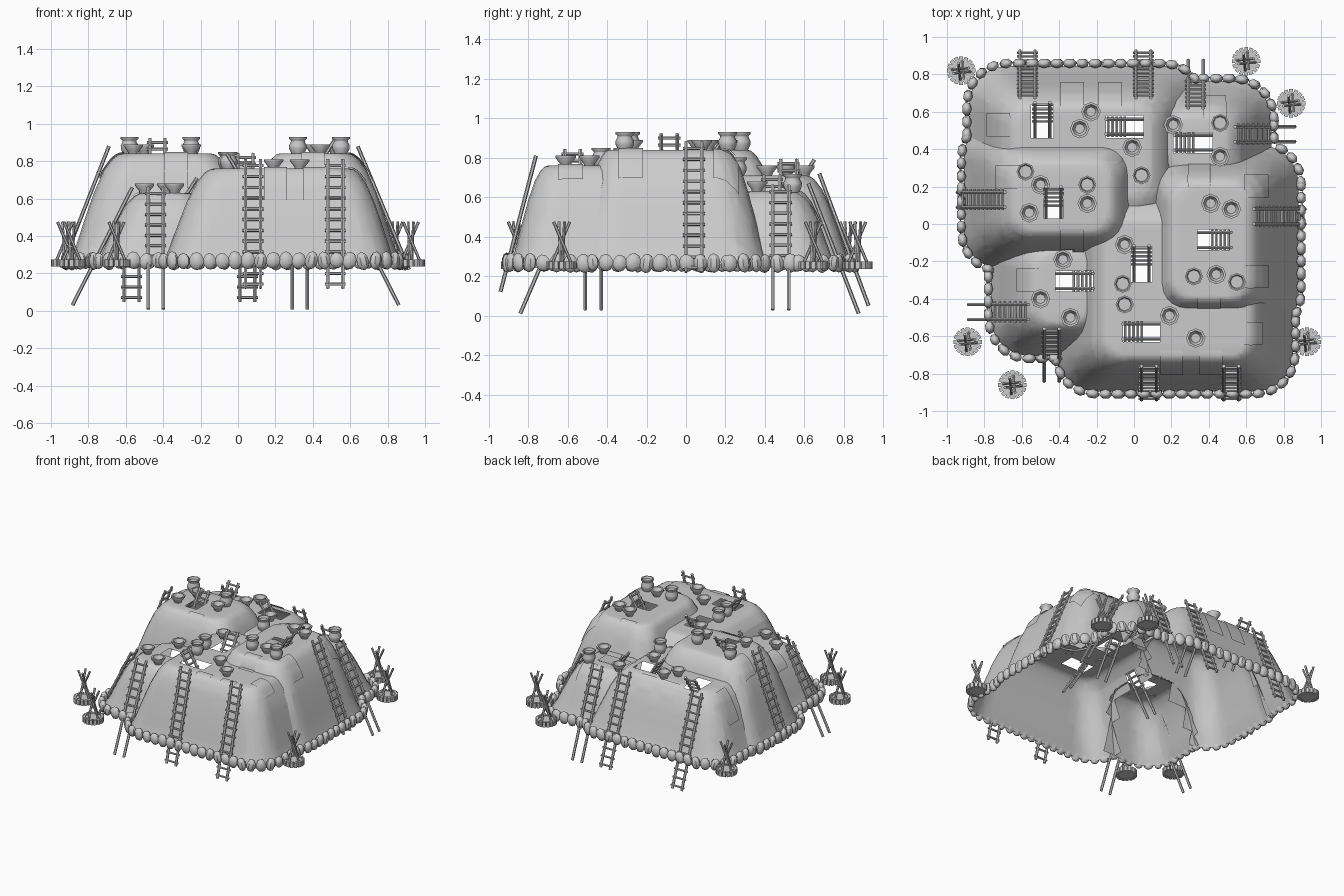
import bpy, bmesh, math, random
from mathutils import Vector, Matrix
from mathutils.bvhtree import BVHTree

random.seed(4)
if "Cube" in bpy.data.objects:
    bpy.data.objects.remove(bpy.data.objects["Cube"])

clay = bpy.data.materials.new("grey_clay")
clay.use_nodes = True
clay.diffuse_color = (0.6, 0.6, 0.6, 1)
clay.node_tree.nodes["Principled BSDF"].inputs["Base Color"].default_value = (0.6, 0.6, 0.6, 1)

BASE = 0.24
UP = Vector((0, 0, 1))


def finish(bm, name, angle):
    mesh = bpy.data.meshes.new(name)
    bm.to_mesh(mesh)
    bm.free()
    mesh.materials.append(clay)
    obj = bpy.data.objects.new(name, mesh)
    bpy.context.collection.objects.link(obj)
    bpy.ops.object.select_all(action="DESELECT")
    obj.select_set(True)
    bpy.context.view_layer.objects.active = obj
    bpy.ops.object.shade_smooth_by_angle(angle=math.radians(angle))


def beam(bm, a, b, r, sides=6):
    a, b = Vector(a), Vector(b)
    turn = (b - a).to_track_quat("Z", "Y").to_matrix().to_4x4()
    bmesh.ops.create_cone(bm, cap_ends=True, segments=sides, radius1=r, radius2=r,
                          depth=(b - a).length, matrix=Matrix.Translation((a + b) / 2) @ turn)


def loft(bm, rings):
    rings = [[bm.verts.new(p) for p in ring] for ring in rings]
    n = len(rings[0])
    for low, high in zip(rings, rings[1:]):
        for i in range(n):
            j = (i + 1) % n
            bm.faces.new((low[i], low[j], high[j], high[i]))
    return rings


def lathe(bm, profile, x, y, z, sides=8):
    steps = [math.tau * i / sides for i in range(sides)]
    rings = loft(bm, [[(x + r * math.cos(t), y + r * math.sin(t), z + h) for t in steps]
                      for r, h in profile])
    bm.faces.new(rings[0][::-1])
    bm.faces.new(rings[-1])


def rounded_rect(x0, x1, y0, y1, r, z, seg=5):
    pts = []
    corners = [(x1 - r, y1 - r), (x0 + r, y1 - r), (x0 + r, y0 + r), (x1 - r, y0 + r)]
    for k, (cx, cy) in enumerate(corners):
        for i in range(seg + 1):
            t = math.pi / 2 * (k + i / seg)
            pts.append(Vector((cx + r * math.cos(t), cy + r * math.sin(t), z)))
    return pts


# Mounds: base rectangle, plateau rectangle, plateau height
MOUNDS = {
    "west_mound": ((-.91, .12, -.24, .56), (-.62, -.14, -.03, .31), .84),
    "east_mound": ((0, .88, -.58, .42), (.22, .59, -.39, .20), .84),
    "south_mound": ((-.41, .85, -.895, .30), (-.13, .60, -.70, 0), .76),
    "north_mound": ((-.88, .36, -.20, .845), (-.62, .07, .16, .61), .71),
    "southwest_mound": ((-.765, -.05, -.705, 0), (-.51, -.25, -.52, -.16), .63),
    "northeast_mound": ((.05, .735, 0, .765), (.20, .48, .30, .56), .63),
}
SLOPE = [(0, 0), (.14, .16), (.3, .4), (.48, .65), (.66, .85), (.82, .955), (.92, .99), (1, 1)]

# Hatches: x0, x1, y0, y1 and the direction the ladder climbs
HATCHES = [
    (-.48, -.38, .03, .17, (0, 1)), (-.55, -.43, .46, .64, (0, 1)),
    (-.15, .05, .46, .58, (-1, 0)), (.21, .42, .38, .49, (-1, 0)),
    (.34, .50, -.14, -.03, (1, 0)), (-.02, .10, -.31, -.12, (0, 1)),
    (-.42, -.22, -.36, -.25, (1, 0)), (-.06, .14, -.63, -.52, (-1, 0)),
]

shells, trees = {}, {}
for name, (base, top, height) in MOUNDS.items():
    bm = bmesh.new()
    rings = []
    for t, h in SLOPE:
        rect = [a + (b - a) * t for a, b in zip(base, top)]
        rings.append(rounded_rect(*rect, .2 - .1 * t, BASE + (height - BASE) * h))
    bm.faces.new(loft(bm, rings)[-1])
    bmesh.ops.recalc_face_normals(bm, faces=bm.faces)
    shells[name], trees[name] = bm, BVHTree.FromBMesh(bm)


def covered(p, own):
    return any(tree.ray_cast(p + UP * .001, UP)[0] for n, tree in trees.items() if n != own)


def surface(x, y):
    hits = [tree.ray_cast(Vector((x, y, 2)), -UP) for tree in trees.values()]
    return max((h for h in hits if h[0]), key=lambda h: h[0].z)


def slice_at(bm, axis, value):
    co, no = Vector(), Vector()
    co[axis], no[axis] = value, 1
    bmesh.ops.bisect_plane(bm, geom=bm.verts[:] + bm.edges[:] + bm.faces[:],
                           plane_co=co, plane_no=no, dist=1e-5)


# Open the hatches and trim each shell where it runs inside a neighbour
for name, bm in shells.items():
    b = MOUNDS[name][0]
    for i in range(-11, 12):
        slice_at(bm, 0, i * .08 + .013)
        slice_at(bm, 1, i * .08 + .017)
    for x0, x1, y0, y1, _ in HATCHES:
        if x1 > b[0] and x0 < b[1] and y1 > b[2] and y0 < b[3]:
            for axis, value in ((0, x0), (0, x1), (1, y0), (1, y1)):
                slice_at(bm, axis, value)
    inside = {v: covered(v.co, name) for v in bm.verts}
    gone = []
    for f in bm.faces:
        c = f.calc_center_median()
        hole = any(h[0] < c.x < h[1] and h[2] < c.y < h[3] for h in HATCHES)
        if hole or all(inside[v] for v in f.verts):
            gone.append(f)
    bmesh.ops.delete(bm, geom=gone, context="FACES")
    finish(bm, name, 35)

# Rim stones: blunt upright boulders just outside the foot of the walls
bm = bmesh.new()
for name, (base, _, _) in MOUNDS.items():
    ring = rounded_rect(*base, .2, BASE)
    carry = 0
    for a, b in zip(ring, ring[1:] + ring[:1]):
        along = (b - a).normalized()
        while carry < (b - a).length:
            p = a + along * carry
            carry += .068
            if covered(p, name):
                continue
            p += along.cross(UP) * .014 + UP * random.uniform(.024, .03)
            size = (random.uniform(.034, .041), .027, random.uniform(.043, .05))
            place = (Matrix.Translation(p) @ Matrix.Rotation(math.atan2(along.y, along.x), 4, "Z")
                     @ Matrix.Rotation(random.uniform(-.25, .25), 4, "Y")
                     @ Matrix.Diagonal((*size, 1)))
            bmesh.ops.create_uvsphere(bm, u_segments=7, v_segments=5, radius=1, matrix=place)
        carry -= (b - a).length
finish(bm, "rim_stones", 40)


# Ladders: rungs fill the part above rung_start
def ladder(bm, foot, head, rung_start=0.0, gap=.06):
    foot, head = Vector(foot), Vector(head)
    run = head - foot
    side = run.cross(UP).normalized()
    for s in (-.04, .04):
        beam(bm, foot + side * s, head + side * s, .01)
    count = round(run.length * (1 - rung_start) / gap)
    for i in range(count):
        p = foot + run * (rung_start + (1 - rung_start) * (i + .4) / count)
        beam(bm, p - side * .056, p + side * .056, .008)


bm = bmesh.new()
for x in (.08, .52):
    ladder(bm, (x, -.94, .12), (x, -.76, .81))
for x in (-.57, .05):
    ladder(bm, (x, .925, .05), (x, .675, .72))
ladder(bm, (-.945, .13, .23), (-.69, .13, .88))
ladder(bm, (.915, .04, .22), (.64, .04, .88))
ladder(bm, (-.44, -.84, .01), (-.44, -.56, .66), .4)
ladder(bm, (.33, .875, .01), (.33, .62, .67), .4)
ladder(bm, (-.885, -.47, .03), (-.565, -.47, .66), .4)
ladder(bm, (.86, .48, .03), (.54, .48, .66), .4)
finish(bm, "wall_ladders", 40)

bm = bmesh.new()
for x0, x1, y0, y1, (dx, dy) in HATCHES:
    mid = Vector(((x0 + x1) / 2, (y0 + y1) / 2, 0))
    z = surface(mid.x, mid.y)[0].z
    step = Vector((dx, dy, 0)) * .1
    ladder(bm, mid - step + UP * (z - .24), mid + step + UP * (z + .08), .45, .045)
finish(bm, "hatch_ladders", 40)

# Jars and bowls standing on the roofs
JARS = [(-.58, .28), (-.25, .21), (.04, .26), (.46, .54), (.32, -.28), (.55, -.31),
        (-.06, -.32), (-.05, -.43)]
BOWLS = [(-.23, .60), (-.29, .51), (-.50, .21), (-.56, .06), (-.25, .11), (-.01, .41),
         (.21, .53), (.46, .36), (.41, .11), (.52, .08), (.44, -.27), (-.05, -.11),
         (-.38, -.19), (-.50, -.40), (-.34, -.50), (.19, -.49), (.33, -.61)]
JAR_SHAPE = [(.032, -.005), (.046, .025), (.047, .045), (.037, .064), (.038, .072), (.048, .08),
             (.048, .09), (.04, .09), (.034, .074)]
BOWL_SHAPE = [(.025, -.005), (.03, .012), (.052, .04), (.052, .05), (.04, .05), (.026, .02)]
for name, spots, shape in (("jars", JARS, JAR_SHAPE), ("bowls", BOWLS, BOWL_SHAPE)):
    bm = bmesh.new()
    for x, y in spots:
        lathe(bm, shape, x, y, surface(x, y)[0].z)
    finish(bm, name, 55)

# Thin square plaster patches draped over the shoulders of the walls
bm = bmesh.new()
for x, y in [(-.33, .69), (-.13, .69), (-.72, .53), (-.56, -.3), (.2, -.735), (.41, -.735),
             (.62, -.585), (.65, -.28), (.65, .2), (.35, .25), (-.33, -.09), (.43, .62),
             (-.67, .25), (.4, -.42)]:
    grid = bmesh.ops.create_grid(bm, x_segments=12, y_segments=12, size=.062)
    for v in grid["verts"]:
        p, normal, _, _ = surface(x + v.co.x, y + v.co.y)
        v.co = p + normal * .008
finish(bm, "wall_patches", 35)

# Fire pits: a stone ring with crossed poles above
for n, (x, y) in enumerate([(-.924, .82), (.60, .87), (.84, .645), (.924, -.63),
                            (-.65, -.86), (-.89, -.63)]):
    bm = bmesh.new()
    c = Vector((x, y, BASE))
    beam(bm, c, c + UP * .028, .062, 16)
    for i in range(16):
        t = math.tau * i / 16
        place = (Matrix.Translation(c + Vector((math.cos(t), math.sin(t), 0)) * .065 + UP * .016)
                 @ Matrix.Rotation(t, 4, "Z") @ Matrix.Diagonal((.022, .021, .038, 1)))
        bmesh.ops.create_cube(bm, size=1, matrix=place)
    for i in range(4):
        t = math.tau * i / 4 + .1
        out = Vector((math.cos(t), math.sin(t), 0))
        lean = out.cross(UP) * .01
        beam(bm, c + out * .05 + lean + UP * .02, c - out * .042 + lean + UP * .235, .008)
    finish(bm, f"fire_pit_{n + 1}", 30)
